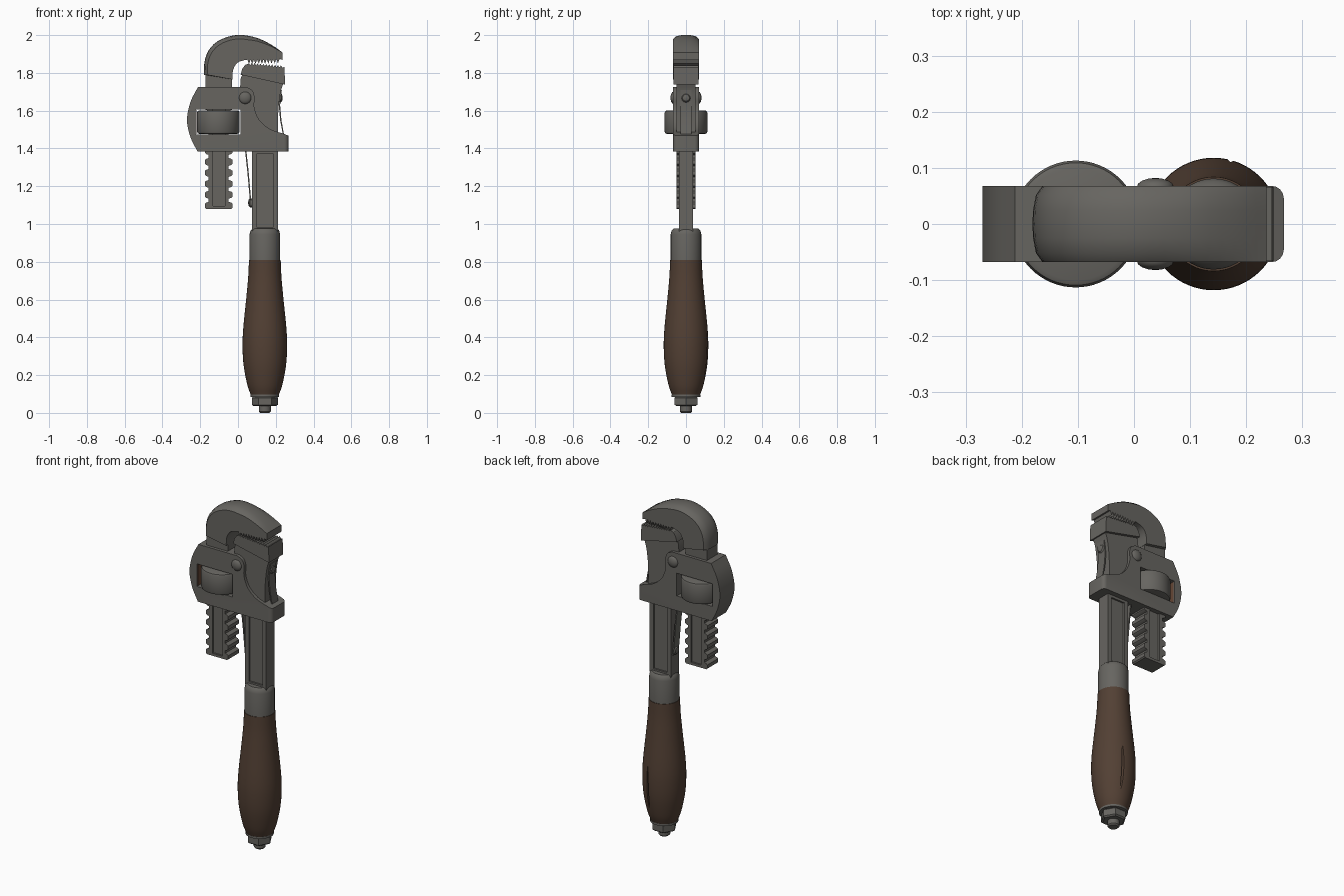
import bpy, bmesh, math
from mathutils import Matrix, Vector

if "Cube" in bpy.data.objects:
    bpy.data.objects.remove(bpy.data.objects["Cube"])


def material(name, rgb):
    m = bpy.data.materials.new(name)
    m.diffuse_color = (*rgb, 1)
    m.use_nodes = True
    m.node_tree.nodes["Principled BSDF"].inputs["Base Color"].default_value = m.diffuse_color
    return m


STEEL = material("worn steel", (0.135, 0.13, 0.118))
WOOD = material("dark wood", (0.085, 0.051, 0.034))
RUST = material("rust brown", (0.13, 0.06, 0.035))


def finish(name, bm, mat, angle=32):
    bmesh.ops.recalc_face_normals(bm, faces=bm.faces[:])
    me = bpy.data.meshes.new(name)
    bm.to_mesh(me)
    bm.free()
    me.materials.append(mat)
    ob = bpy.data.objects.new(name, me)
    bpy.context.collection.objects.link(ob)
    me.shade_smooth()
    me.set_sharp_from_angle(angle=math.radians(angle))
    return ob


def smooth_path(pts, n=4):
    """Catmull-Rom curve through the points."""
    p = [Vector(q) for q in pts]
    p = [2 * p[0] - p[1]] + p + [2 * p[-1] - p[-2]]
    out = []
    for i in range(1, len(p) - 2):
        a, b, c, d = p[i - 1:i + 3]
        for k in range(n):
            t = k / n
            out.append(tuple(0.5 * (2 * b + (c - a) * t + (2 * a - 5 * b + 4 * c - d) * t * t
                                    + (3 * b - a - 3 * c + d) * t ** 3)))
    return out + [tuple(pts[-1])]


def loft_bm(layers):
    """Closed solid through (y, [(x, z), ...]) layers."""
    bm = bmesh.new()
    rings = [[bm.verts.new((x, y, z)) for x, z in pts] for y, pts in layers]
    n = len(rings[0])
    for a, b in zip(rings, rings[1:]):
        for i in range(n):
            j = (i + 1) % n
            bm.faces.new((a[i], a[j], b[j], b[i]))
    bm.faces.new(rings[0])
    bm.faces.new(rings[-1])
    return bm


def prism(name, pts, half, mat=STEEL):
    return finish(name, loft_bm([(-half, pts), (half, pts)]), mat)


def box(name, x0, x1, y0, y1, z0, z1, mat=STEEL):
    bm = loft_bm([(y, [(x0, z0), (x1, z0), (x1, z1), (x0, z1)]) for y in (y0, y1)])
    return finish(name, bm, mat)


def lathe(name, profile, loc, mat=STEEL, sides=48, axis='Z'):
    """Solid of revolution from (radius, height) points."""
    bm = bmesh.new()
    rings = [[bm.verts.new((r * math.cos(2 * math.pi * i / sides),
                            r * math.sin(2 * math.pi * i / sides), h)) for i in range(sides)]
             for r, h in profile]
    for a, b in zip(rings, rings[1:]):
        for i in range(sides):
            j = (i + 1) % sides
            bm.faces.new((a[i], a[j], b[j], b[i]))
    bm.faces.new(rings[0])
    bm.faces.new(rings[-1])
    rot = {'Z': Matrix(), 'X': Matrix.Rotation(math.pi / 2, 4, 'Y'),
           '-X': Matrix.Rotation(-math.pi / 2, 4, 'Y'),
           'Y': Matrix.Rotation(-math.pi / 2, 4, 'X')}[axis]
    bmesh.ops.transform(bm, matrix=Matrix.Translation(loc) @ rot, verts=bm.verts[:])
    return finish(name, bm, mat)


def cut(ob, cutter):
    cutter.hide_render = True
    m = ob.modifiers.new("cut", 'BOOLEAN')
    m.operation, m.solver, m.object = 'DIFFERENCE', 'EXACT', cutter
    bpy.context.view_layer.objects.active = ob
    bpy.ops.object.modifier_apply(modifier=m.name)
    bpy.data.objects.remove(cutter)
    ob.data.shade_smooth()
    ob.data.set_sharp_from_angle(angle=math.radians(32))


def panels(ob, x0, x1, z0, z1, surface, depth):
    """Recessed panel on front and back."""
    for s in (-1, 1):
        a, b = sorted((s * (surface - depth), s * (surface + 0.05)))
        cut(ob, box("panel_cutter", x0, x1, a, b, z0, z1))


def teeth(x0, x1, z0, z1, height, count):
    """Sawtooth row between two points."""
    pts = []
    for i in range(count):
        for f, h in ((0, 0), (0.5, height)):
            t = (i + f) / count
            pts.append((x0 + (x1 - x0) * t, z0 + (z1 - z0) * t + h))
    return pts + [(x1, z1)]


HX = 0.142  # handle axis

# Handle, with a split in the wood at the back
grip = smooth_path([(0.074, 0.095), (0.093, 0.15), (0.112, 0.25), (0.118, 0.35), (0.114, 0.45),
                    (0.098, 0.61), (0.088, 0.72), (0.084, 0.81)], 5)
handle = lathe("handle", grip, (HX, 0, 0), WOOD, 64)
bm = bmesh.new()
bmesh.ops.create_uvsphere(bm, u_segments=12, v_segments=10, radius=1, matrix=Matrix.Translation(
    (HX + 0.03, 0.113, 0.29)) @ Matrix.Diagonal((0.006, 0.025, 0.15, 1)))
cut(handle, finish("crack_cutter", bm, WOOD))

# Ferrule, washer, hex nut and bolt end
lathe("ferrule", [(0.081, 0.805), (0.081, 0.945), (0.076, 0.965), (0.066, 0.975)], (HX, 0, 0))
lathe("washer", [(0.076, 0.085), (0.076, 0.097)], (HX, 0, 0))
lathe("end_nut", [(0.06, 0.036), (0.069, 0.043), (0.069, 0.08), (0.062, 0.087)], (HX, 0, 0), sides=6)
lathe("bolt_end", [(0.025, 0), (0.032, 0.007), (0.032, 0.05)], (HX, 0, 0), sides=24)

# Flat shank with recessed sides
shank = box("shank", 0.073, 0.211, -0.038, 0.038, 0.96, 1.45)
panels(shank, 0.098, 0.187, 0.985, 1.37, 0.038, 0.01)

# Heel jaw: neck and toothed head
neck_side = smooth_path([(0.242, 1.75), (0.226, 1.70), (0.215, 1.62), (0.212, 1.54), (0.214, 1.42)])
prism("heel_neck", neck_side + [(0.075, 1.42), (0.02, 1.5), (0.02, 1.62), (0.01, 1.70),
                                (0.014, 1.77), (0.03, 1.81), (0.24, 1.80)], 0.05)
prism("heel_jaw", [(0.249, 1.738), (0.014, 1.79), (0.022, 1.82), (0.037, 1.842), (0.055, 1.849)]
      + teeth(0.065, 0.235, 1.842, 1.827, 0.012, 11) + [(0.246, 1.832)], 0.066)

# Hook jaw with rounded outer edge
outer = smooth_path([(0.236, 1.908), (0.18, 1.947), (0.11, 1.982), (0.03, 2.0), (-0.04, 1.995),
                     (-0.11, 1.966), (-0.155, 1.92), (-0.177, 1.86), (-0.181, 1.79)], 3)
inner = smooth_path([(-0.03, 1.765), (-0.026, 1.815), (-0.004, 1.853), (0.035, 1.868)], 3)
inner += teeth(0.05, 0.22, 1.870, 1.874, -0.024, 10) + [(0.236, 1.868)]


def hook_layer(k):
    pts = []
    for i, (x, z) in enumerate(outer):
        f = 1 - k * min(1, i / 8)
        pts.append((x * f, 1.79 + (z - 1.79) * f))
    return pts + inner


finish("hook_jaw", loft_bm([(y, hook_layer(k)) for y, k in (
    (-0.068, 0.1), (-0.052, 0.035), (-0.025, 0.006), (0, 0), (0.025, 0.006),
    (0.052, 0.035), (0.068, 0.1))]), STEEL)

# Threaded bar of the hook jaw
side = []
for i in range(9):
    z = 1.08 + 0.058 * i
    side += [(0.066, z), (0.073, z + 0.006), (0.073, z + 0.027), (0.066, z + 0.033),
             (0.053, z + 0.037), (0.053, z + 0.054)]
side += [(0.07, 1.605), (0.07, 1.80)]
bar = prism("hook_bar", [(-0.102 + x, z) for x, z in side]
            + [(-0.102 - x, z) for x, z in reversed(side)], 0.05)
panels(bar, -0.133, -0.068, 1.095, 1.70, 0.05, 0.01)

# Housing with window and rounded strap end
left = smooth_path([(-0.215, 1.385), (-0.252, 1.46), (-0.27, 1.55), (-0.252, 1.645), (-0.212, 1.725)])
right = smooth_path([(0.045, 1.725), (0.075, 1.708), (0.088, 1.67), (0.086, 1.62), (0.11, 1.555),
                     (0.165, 1.505), (0.24, 1.478)])
outline = left + right + [(0.267, 1.468), (0.267, 1.385)]
bm = loft_bm([(-0.068, outline), (0.068, outline)])
ends = [e for e in bm.edges if all(v.co.x > 0.26 for v in e.verts)
        and abs(e.verts[0].co.y - e.verts[1].co.y) < 0.001]
bmesh.ops.bevel(bm, geom=ends, offset=0.022, segments=4, profile=0.5, affect='EDGES')
housing = finish("housing", bm, STEEL)
cut(housing, box("window_cutter", -0.222, 0.013, -0.1, 0.1, 1.473, 1.607))
box("window_lining", -0.223, -0.219, -0.062, 0.062, 1.476, 1.604, RUST)

# Adjusting nut
lathe("adjusting_nut", [(0.10, 1.477), (0.109, 1.48), (0.113, 1.489), (0.113, 1.589),
                        (0.109, 1.598), (0.10, 1.602)], (-0.104, 0, 0), sides=64)

# Pivot pin with domed heads
dome = [(0.033 * math.cos(a), 0.066 + 0.016 * math.sin(a)) for a in (0, 0.4, 0.8, 1.2, 1.5)]
lathe("pivot_pin", [(r, -h) for r, h in reversed(dome)] + dome, (0.038, 0, 1.668), sides=32, axis='Y')

# Flat springs and their screws
prism("lower_spring", [(0.036, 1.40), (0.043, 1.40), (0.056, 1.28), (0.073, 1.09), (0.066, 1.09),
                       (0.049, 1.28)], 0.025)
prism("upper_spring", [(0.226, 1.71), (0.232, 1.71), (0.223, 1.63), (0.230, 1.55), (0.246, 1.46),
                       (0.240, 1.46), (0.223, 1.55), (0.216, 1.63)], 0.028)
head = [(0.024, -0.02), (0.024, 0.004), (0.018, 0.011), (0.006, 0.014)]
lathe("lower_screw", head, (0.068, 0, 1.112), sides=24, axis='-X')
lathe("upper_screw", head, (0.222, 0, 1.668), sides=24, axis='X')
